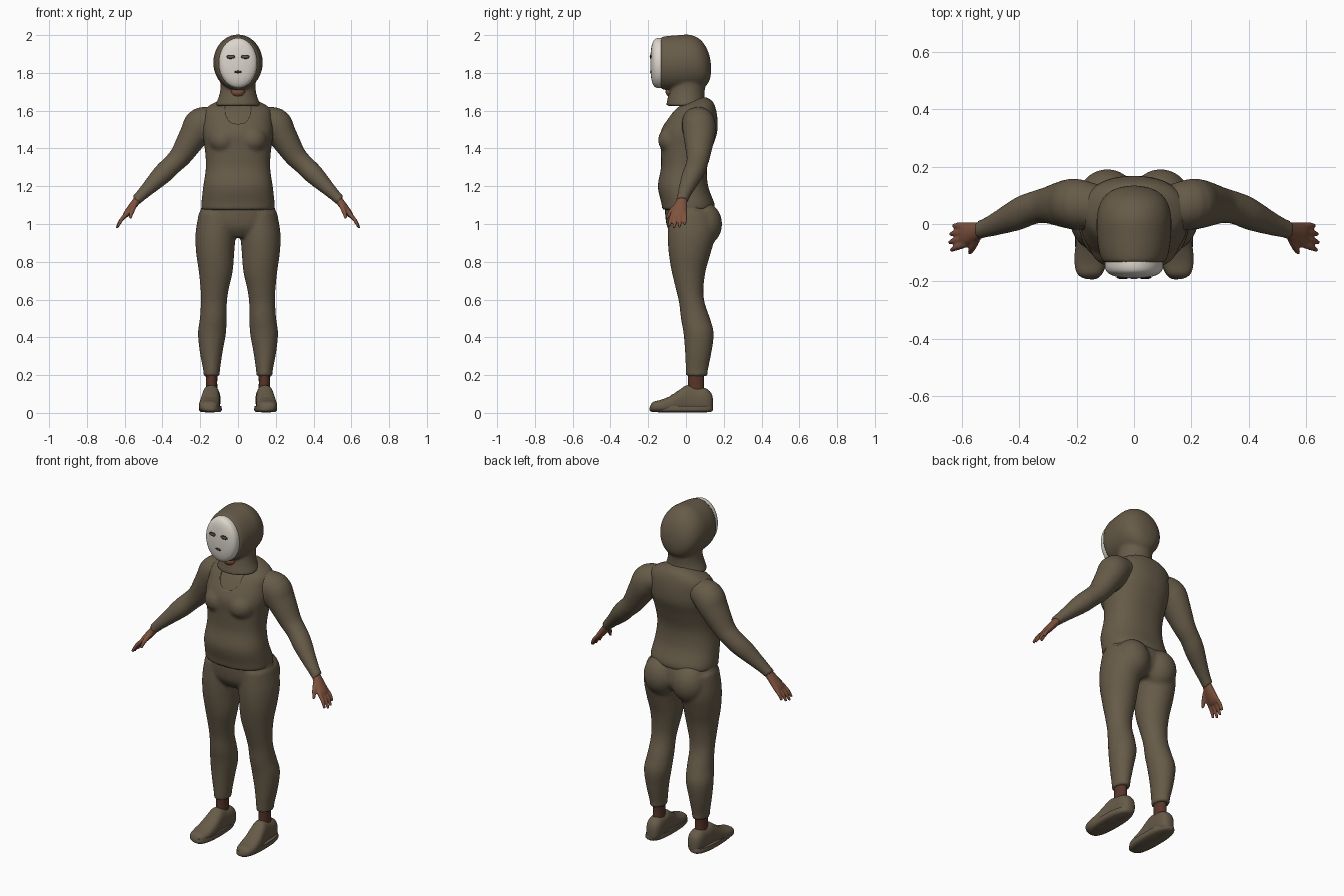
import bpy, bmesh, math
from mathutils import Vector, Matrix

cube = bpy.data.objects.get("Cube")
if cube:
    bpy.data.objects.remove(cube, do_unlink=True)

X, Y, Z = Vector((1, 0, 0)), Vector((0, 1, 0)), Vector((0, 0, 1))


def material(name, rgb):
    m = bpy.data.materials.new(name)
    m.use_nodes = True
    m.diffuse_color = (*rgb, 1)
    bsdf = next(n for n in m.node_tree.nodes if n.type == 'BSDF_PRINCIPLED')
    bsdf.inputs["Base Color"].default_value = (*rgb, 1)
    return m


CLOTH = material("olive_brown_cloth", (.135, .105, .066))
WHITE = material("mask_white", (.72, .68, .61))
SKIN = material("brown_skin", (.21, .085, .048))
SOCK = material("dark_brown_sock", (.095, .036, .022))
DARK = material("dark_rim", (.025, .02, .015))


def spline(pts, steps):
    """Catmull-Rom interpolation of number tuples."""
    out = []
    for i in range(len(pts) - 1):
        four = [pts[max(i - 1, 0)], pts[i], pts[i + 1], pts[min(i + 2, len(pts) - 1)]]
        for s in range(steps):
            t = s / steps
            out.append([.5 * (2 * b + (c - a) * t + (2 * a - 5 * b + 4 * c - d) * t * t
                              + (3 * b - a - 3 * c + d) * t ** 3)
                        for a, b, c, d in zip(*four)])
    return out + [list(pts[-1])]


def tube(bm, pts, u, v=None, n=32, p=2.0, steps=4):
    """Loft of superellipses; each point is x, y, z, radius along u, radius along v."""
    rows = spline(pts, steps)
    centres = [Vector(r[:3]) for r in rows]
    rings = []
    for i, r in enumerate(rows):
        tangent = centres[min(i + 1, len(rows) - 1)] - centres[max(i - 1, 0)]
        w = v or tangent.cross(u).normalized()
        ring = []
        for k in range(n):
            c, s = math.cos(math.tau * k / n), math.sin(math.tau * k / n)
            cu = math.copysign(abs(c) ** (2 / p), c) * r[3]
            cv = math.copysign(abs(s) ** (2 / p), s) * r[4]
            ring.append(bm.verts.new(centres[i] + u * cu + w * cv))
        rings.append(ring)
    for a, b in zip(rings, rings[1:]):
        for k in range(n):
            bm.faces.new((a[k], a[(k + 1) % n], b[(k + 1) % n], b[k]))
    bm.faces.new(rings[0])
    bm.faces.new(rings[-1])


def blob(bm, centre, radii):
    bmesh.ops.create_uvsphere(bm, u_segments=28, v_segments=18, radius=1,
                              matrix=Matrix.Translation(centre) @ Matrix.Diagonal((*radii, 1)))


def finish(name, bm, mat, mirror=False, voxel=0, relax=0):
    bmesh.ops.recalc_face_normals(bm, faces=bm.faces[:])
    for f in bm.faces:
        f.smooth = True
    me = bpy.data.meshes.new(name)
    bm.to_mesh(me)
    bm.free()
    me.set_sharp_from_angle(angle=math.radians(50))
    me.materials.append(mat)
    ob = bpy.data.objects.new(name, me)
    bpy.context.scene.collection.objects.link(ob)
    if mirror:
        ob.modifiers.new("mirror", 'MIRROR').use_mirror_merge = False
    if voxel:
        m = ob.modifiers.new("blend", 'REMESH')
        m.mode, m.voxel_size, m.use_smooth_shade = 'VOXEL', voxel, True
    if relax:
        m = ob.modifiers.new("relax", 'SMOOTH')
        m.factor, m.iterations = .5, relax
    return ob


# torso profile: z, centre y, half width, half depth
TORSO = [(1.075, .012, .194, .138), (1.11, .01, .194, .14), (1.2, -.016, .184, .133),
         (1.3, -.01, .17, .122), (1.4, .002, .176, .136), (1.48, .014, .187, .15),
         (1.55, .032, .184, .135), (1.61, .05, .172, .108), (1.65, .072, .11, .068),
         (1.67, .08, .05, .03)]


def torso(bm, inset):
    tube(bm, [(0, y, z, a - inset, b - inset) for z, y, a, b in TORSO], X, Y, n=48, p=2.3)
    for s in (1, -1):
        blob(bm, (s * .078, -.068, 1.445), [r - inset for r in (.078, .08, .075)])


# vest with a scooped neckline
bm = bmesh.new()
torso(bm, 0)
vest = finish("vest", bm, CLOTH, voxel=.01, relax=4)
bm = bmesh.new()
tube(bm, [(0, -.3, 1.625, .07, .095), (0, .0, 1.625, .07, .095)], X, Z, p=2.6)
cutter = finish("neckline_cutter", bm, CLOTH)
cutter.hide_render = True
cutter.hide_set(True)
cut = vest.modifiers.new("neckline", 'BOOLEAN')
cut.operation, cut.solver, cut.object = 'DIFFERENCE', 'EXACT', cutter

# long sleeved undershirt
bm = bmesh.new()
torso(bm, .008)
for s in (1, -1):
    arm = [(.1, .06, 1.56, .07, .055), (.19, .068, 1.533, .088, .087),
           (.235, .07, 1.468, .084, .077), (.30, .066, 1.365, .064, .06),
           (.345, .058, 1.318, .058, .054), (.40, .037, 1.264, .058, .053),
           (.47, .006, 1.194, .044, .039), (.52, -.014, 1.145, .034, .03),
           (.54, -.02, 1.125, .034, .03)]
    tube(bm, [(s * q[0], *q[1:]) for q in arm], Y)
finish("undershirt", bm, CLOTH, voxel=.01, relax=4)

# hands
bm = bmesh.new()
tube(bm, [(.52, -.016, 1.145, .025, .021), (.55, -.027, 1.105, .033, .021),
          (.585, -.035, 1.06, .041, .018), (.6, -.038, 1.042, .037, .013)], Y)
for i, length in enumerate((.78, .95, 1, .9)):
    y = -.006 - .021 * i
    a = Vector((.582, y, 1.062))
    b = a + Vector((.06, -.012 + (1.5 - i) * .008, -.084)) * length
    m = a.lerp(b, .55) + Vector((.005, 0, .003))
    tube(bm, [(*a, .012, .012), (*m, .0115, .0105), (*b, .007, .007)], Y, n=12)
tube(bm, [(.545, -.045, 1.105, .017, .015), (.56, -.078, 1.07, .014, .013),
          (.572, -.1, 1.03, .008, .008)], Y, n=12)
finish("hands", bm, SKIN, mirror=True, voxel=.005, relax=3)

# trousers
bm = bmesh.new()
tube(bm, [(0, .01, 1.14, .178, .12), (0, .024, 1.05, .204, .134),
          (0, .03, .98, .2, .128), (0, .03, .93, .14, .09)], X, Y)
for s in (1, -1):
    leg = [(.112, .03, 1.06, .095, .12), (.119, .03, .95, .106, .127), (.121, .02, .85, .101, .112),
           (.118, .014, .75, .09, .09), (.124, .02, .65, .074, .072), (.128, .032, .58, .069, .068),
           (.131, .05, .5, .071, .077), (.138, .067, .42, .074, .08), (.142, .065, .32, .06, .07),
           (.14, .058, .23, .045, .059), (.14, .058, .195, .043, .058)]
    tube(bm, [(s * q[0], *q[1:]) for q in leg], X, Y)
    blob(bm, (s * .093, .095, 1.0), (.1, .096, .115))
finish("trousers", bm, CLOTH, voxel=.01, relax=4)

# ankles
bm = bmesh.new()
tube(bm, [(.14, .055, .24, .033, .044), (.14, .053, .16, .03, .042), (.14, .055, .08, .033, .045)], X, Y)
finish("ankles", bm, SOCK, mirror=True)

# shoes: upper, collar and laces
bm = bmesh.new()
shoe = [(-.192, .155, .022, .012, .01), (-.175, .155, .032, .042, .026), (-.13, .153, .036, .055, .034),
        (-.08, .15, .046, .054, .045), (-.035, .146, .062, .05, .06), (.005, .143, .074, .046, .073),
        (.05, .14, .07, .046, .068), (.1, .138, .067, .045, .065), (.132, .137, .058, .033, .05),
        (.143, .137, .05, .012, .025)]
tube(bm, [(x, y, z, a, b) for y, x, z, a, b in shoe], X, Z, p=2.5)
for i in range(4):
    y, z = -.07 + .022 * i, .096 + .0125 * i
    tube(bm, [(.115, y, z - .012, .006, .006), (.146, y, z, .006, .006), (.177, y, z - .012, .006, .006)],
         Y, n=8)
finish("shoe_uppers", bm, CLOTH, mirror=True, voxel=.006, relax=3)

# soles
bm = bmesh.new()
tube(bm, [(.146, -.025, .004, .05, .155), (.146, -.025, .015, .06, .168),
          (.146, -.025, .036, .058, .165)], X, Y, n=40, p=2.5, steps=3)
finish("soles", bm, CLOTH, mirror=True)

# hood and cowl
bm = bmesh.new()
hood = [(-.134, 1.852, .108, .137), (-.1, 1.852, .121, .143), (-.04, 1.853, .129, .147),
        (.02, 1.855, .13, .147), (.07, 1.848, .119, .133), (.105, 1.835, .094, .104),
        (.126, 1.825, .055, .06), (.134, 1.82, .006, .006)]
tube(bm, [(0, y, z, a, b) for y, z, a, b in hood], X, Z, n=40)
tube(bm, [(0, .012, 1.79, .1, .098), (0, .008, 1.73, .092, .094), (0, .002, 1.68, .1, .096),
          (0, .0, 1.635, .117, .104), (0, .0, 1.625, .117, .104)], X, Y, n=40)
finish("hood", bm, CLOTH, voxel=.008, relax=3)

# chin below the mask
bm = bmesh.new()
blob(bm, (0, -.074, 1.7), (.038, .034, .03))
finish("chin", bm, SKIN)

# mask
bm = bmesh.new()
mask = [(-.125, .102, .133), (-.152, .101, .132), (-.17, .091, .121), (-.182, .066, .09),
        (-.188, .03, .04), (-.189, .003, .004)]
tube(bm, [(0, y, 1.852, a, b) for y, a, b in mask], X, Z, n=48)
finish("mask", bm, WHITE)

# eye and mouth openings
for name, mat, shrink, lift in (("opening_rims", DARK, 0, 0), ("opening_fills", CLOTH, .004, .001)):
    bm = bmesh.new()
    for s in (1, -1):
        blob(bm, (s * .038, -.1865 - lift, 1.885), (.023 - shrink, .0045, .011 - shrink))
    blob(bm, (0, -.1868 - lift, 1.805), (.018 - shrink, .004, .007 - shrink))
    finish(name, bm, mat)
